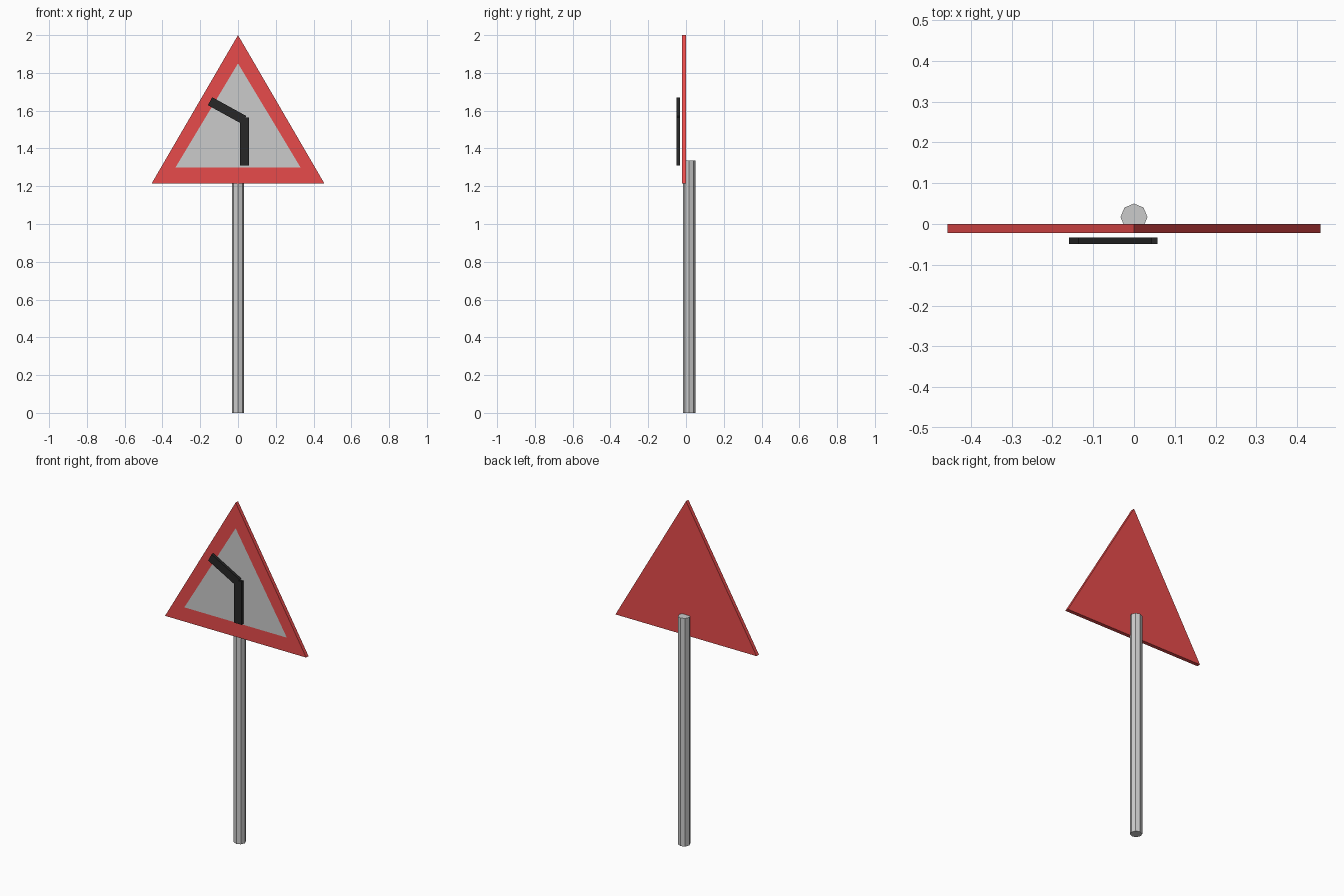
import bpy, math
from mathutils import Matrix, Vector

if "Cube" in bpy.data.objects:
    bpy.data.objects.remove(bpy.data.objects["Cube"])


def material(name, rgb):
    m = bpy.data.materials.new(name)
    m.diffuse_color = (*rgb, 1)
    m.use_nodes = True
    m.node_tree.nodes["Principled BSDF"].inputs["Base Color"].default_value = m.diffuse_color
    return m


def mesh_object(name, verts, faces, mats=()):
    me = bpy.data.meshes.new(name)
    me.from_pydata(verts, [], faces)
    for m in mats:
        me.materials.append(m)
    ob = bpy.data.objects.new(name, me)
    bpy.context.collection.objects.link(ob)
    return ob


red = material("red", (0.8, 0.07, 0.07))
grey = material("panel_grey", (0.6, 0.6, 0.6))
black = material("black", (0.02, 0.02, 0.02))

# Octagonal pole behind the plate
POLE_H = 1.335
bpy.ops.mesh.primitive_cylinder_add(vertices=8, radius=0.033, depth=POLE_H,
                                    location=(0, 0.017, POLE_H / 2))
bpy.context.object.name = "pole"

# Triangular plate: red rim and back, grey panel flush in the front
FRONT, BACK = -0.022, 0.0
outer = [(-0.457, 1.215), (0.457, 1.215), (0, 2.0)]
inner = [(-0.332, 1.298), (0.332, 1.298), (0, 1.85)]
verts = ([(x, BACK, z) for x, z in outer] + [(x, FRONT, z) for x, z in outer]
         + [(x, FRONT, z) for x, z in inner])
faces = [(2, 1, 0), (6, 7, 8)]
for i in range(3):
    j = (i + 1) % 3
    faces.append((i, j, j + 3, i + 3))          # plate edge
    faces.append((i + 3, j + 3, j + 6, i + 6))  # red rim
plate = mesh_object("sign_plate", verts, faces, (red, grey))
plate.data.polygons[1].material_index = 1


# Bend symbol: two flat bars floating just in front of the plate
def bar(name, start, end, width=0.048, y=-0.041, depth=0.016):
    a, b = Vector(start), Vector(end)
    d, c = b - a, (a + b) / 2
    bpy.ops.mesh.primitive_cube_add(size=1)
    ob = bpy.context.object
    ob.name = name
    ob.data.transform(Matrix.Translation((c.x, y, c.y))
                      @ Matrix.Rotation(-math.atan2(d.y, d.x), 4, 'Y')
                      @ Matrix.Diagonal((d.length, depth, width, 1)))
    ob.data.materials.append(black)


bar("symbol_upright", (0.034, 1.31), (0.034, 1.563))
bar("symbol_bend", (-0.148, 1.65), (0.032, 1.551))
